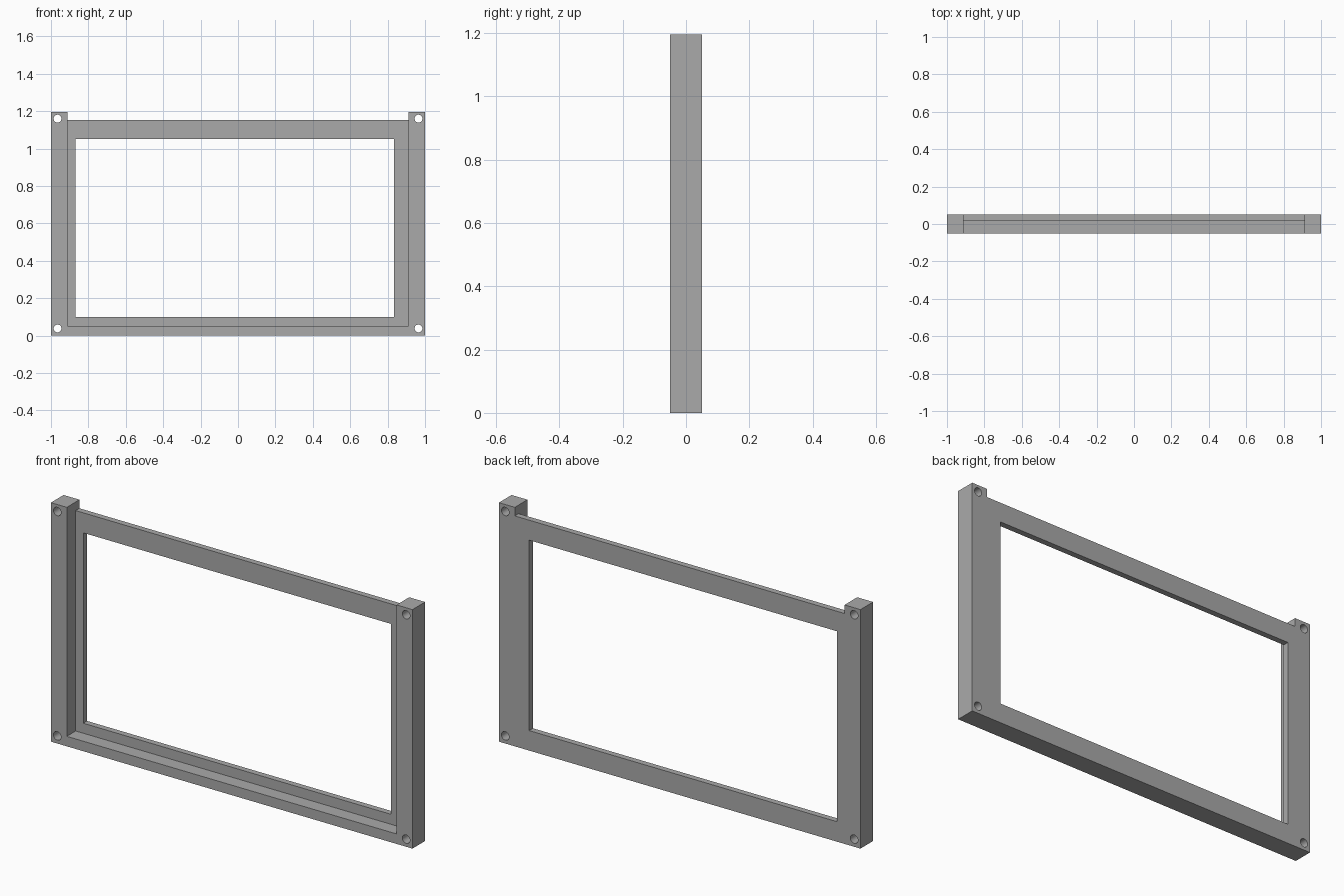
import bpy
import math

cube = bpy.data.objects.get("Cube")
if cube:
    bpy.data.objects.remove(cube, do_unlink=True)

DEPTH = 0.1
HEIGHT = 1.195
RECESS_Y = 0.02   # front face of the thin back panel
POST_X = 0.912    # inner face of the side posts


def material(name, rgb):
    mat = bpy.data.materials.new(name)
    mat.use_nodes = True
    mat.diffuse_color = (*rgb, 1)
    mat.node_tree.nodes["Principled BSDF"].inputs["Base Color"].default_value = (*rgb, 1)
    return mat


def box(name, x0, x1, y0, y1, z0, z1):
    bpy.ops.mesh.primitive_cube_add(
        size=1, location=((x0 + x1) / 2, (y0 + y1) / 2, (z0 + z1) / 2))
    obj = bpy.context.object
    obj.name = name
    obj.scale = (x1 - x0, y1 - y0, z1 - z0)
    bpy.ops.object.transform_apply(location=False, rotation=False, scale=True)
    return obj


grey = material("plain grey", (0.4, 0.4, 0.4))

# Solid block that becomes the frame
frame = box("frame", -1, 1, -DEPTH / 2, DEPTH / 2, 0, HEIGHT)

# Front recess between the posts, lowered top edge, and offset window
cutters = [
    box("recess_cutter", -POST_X, POST_X, -DEPTH, RECESS_Y, 0.05, HEIGHT + 0.1),
    box("top_cutter", -POST_X, POST_X, -DEPTH, DEPTH, 1.152, HEIGHT + 0.2),
    box("window_cutter", -0.87, 0.833, -DEPTH, DEPTH, 0.1, 1.052),
]

# Screw holes through the four corners
for x in (-0.965, 0.965):
    for z in (0.038, 1.16):
        bpy.ops.mesh.primitive_cylinder_add(
            vertices=32, radius=0.021, depth=DEPTH * 3,
            location=(x, 0, z), rotation=(math.pi / 2, 0, 0))
        bpy.context.object.name = "screw_hole_cutter"
        cutters.append(bpy.context.object)

# Cut the block
bpy.context.view_layer.objects.active = frame
for cutter in cutters:
    mod = frame.modifiers.new(cutter.name, "BOOLEAN")
    mod.operation = "DIFFERENCE"
    mod.solver = "EXACT"
    mod.object = cutter
    bpy.ops.object.modifier_apply(modifier=mod.name)
for cutter in cutters:
    bpy.data.objects.remove(cutter, do_unlink=True)

frame.data.materials.clear()
frame.data.materials.append(grey)

# Smooth hole walls, keep the frame edges sharp
bpy.ops.object.select_all(action="DESELECT")
frame.select_set(True)
bpy.context.view_layer.objects.active = frame
bpy.ops.object.shade_smooth_by_angle(angle=math.radians(30))
